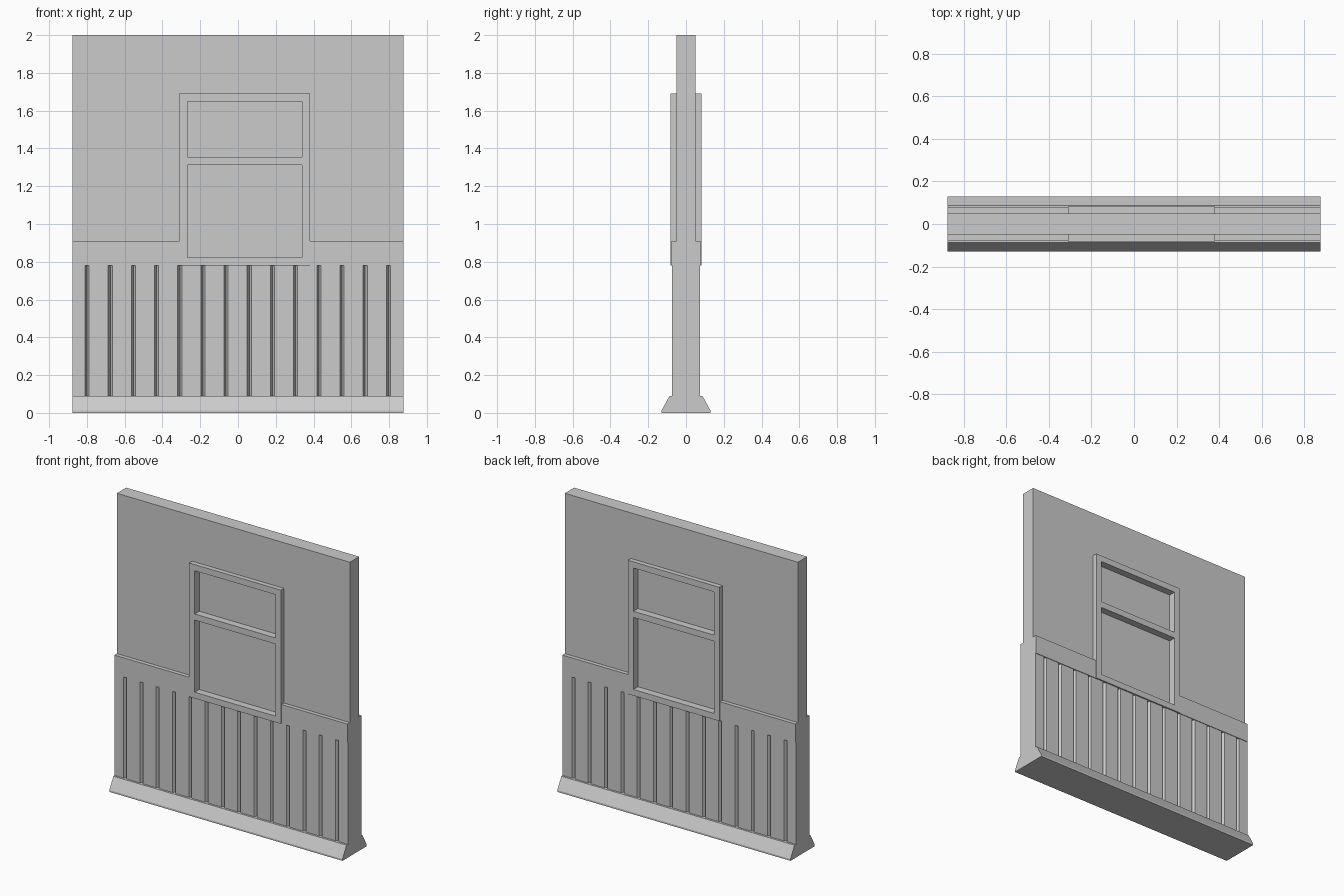
import bpy
import bmesh

if "Cube" in bpy.data.objects:
    bpy.data.objects.remove(bpy.data.objects["Cube"])

HALF = 0.877            # half width of the wall section
X0, X1 = -0.31, 0.38    # window frame sides
Z0, Z1 = 0.78, 1.69     # window frame bottom and top
BAR = 0.042             # window bar width


def prism(name, points, place, a, b):
    """Extrude a 2D outline between a and b; place maps (u, v, w) to xyz."""
    bm = bmesh.new()
    lo = [bm.verts.new(place(u, v, a)) for u, v in points]
    hi = [bm.verts.new(place(u, v, b)) for u, v in points]
    bm.faces.new(lo)
    bm.faces.new(hi)
    n = len(points)
    for i in range(n):
        j = (i + 1) % n
        bm.faces.new((lo[i], lo[j], hi[j], hi[i]))
    bmesh.ops.recalc_face_normals(bm, faces=bm.faces[:])
    mesh = bpy.data.meshes.new(name)
    bm.to_mesh(mesh)
    bm.free()
    obj = bpy.data.objects.new(name, mesh)
    bpy.context.collection.objects.link(obj)
    return obj


def box(name, x0, x1, y, z0, z1):
    """Box that is symmetric about y = 0."""
    pts = [(x0, z0), (x1, z0), (x1, z1), (x0, z1)]
    return prism(name, pts, lambda u, v, w: (u, w, v), -y, y)


# upper wall and chair rail
wall = box("upper_wall", -HALF, HALF, 0.05, 0.78, 2.0)
rail = box("chair_rail", -HALF, HALF, 0.077, 0.78, 0.91)

# window opening through wall and rail, edges hidden inside the frame bars
cutter = box("window_cutter", X0 + 0.02, X1 - 0.02, 0.2, Z0 + 0.02, Z1 - 0.02)
cutter.hide_render = True
cutter.hide_viewport = True
for part in (wall, rail):
    mod = part.modifiers.new("window_opening", 'BOOLEAN')
    mod.operation = 'DIFFERENCE'
    mod.solver = 'EXACT'
    mod.object = cutter

# window frame bars and glass
for name, xa, xb in (("window_left_jamb", X0, X0 + BAR),
                     ("window_right_jamb", X1 - BAR, X1)):
    box(name, xa, xb, 0.082, Z0, Z1)
for name, za, zb in (("window_sill", Z0, Z0 + BAR),
                     ("window_crossbar", 1.312, 1.354),
                     ("window_head", Z1 - BAR, Z1)):
    box(name, X0 + BAR, X1 - BAR, 0.082, za, zb)
box("window_pane", X0 + 0.03, X1 - 0.03, 0.033, Z0 + 0.03, Z1 - 0.03)

# lower panelling with V grooves on both faces
PANEL, GROOVE_W, GROOVE_D = 0.073, 0.011, 0.02
front = [(-HALF, -PANEL)]
for i in range(14):
    x = -0.799 + i * 0.1227
    front += [(x - GROOVE_W, -PANEL), (x, -PANEL + GROOVE_D), (x + GROOVE_W, -PANEL)]
front.append((HALF, -PANEL))
outline = front + [(x, -y) for x, y in reversed(front)]
prism("grooved_panel", outline, lambda u, v, w: (u, v, w), 0.05, 0.78)

# sloped skirting along the floor
side = [(0.13, 0.0), (0.13, 0.012), (0.087, 0.09)]
profile = side + [(-y, z) for y, z in reversed(side)]
prism("skirting", profile, lambda u, v, w: (w, u, v), -HALF, HALF)
